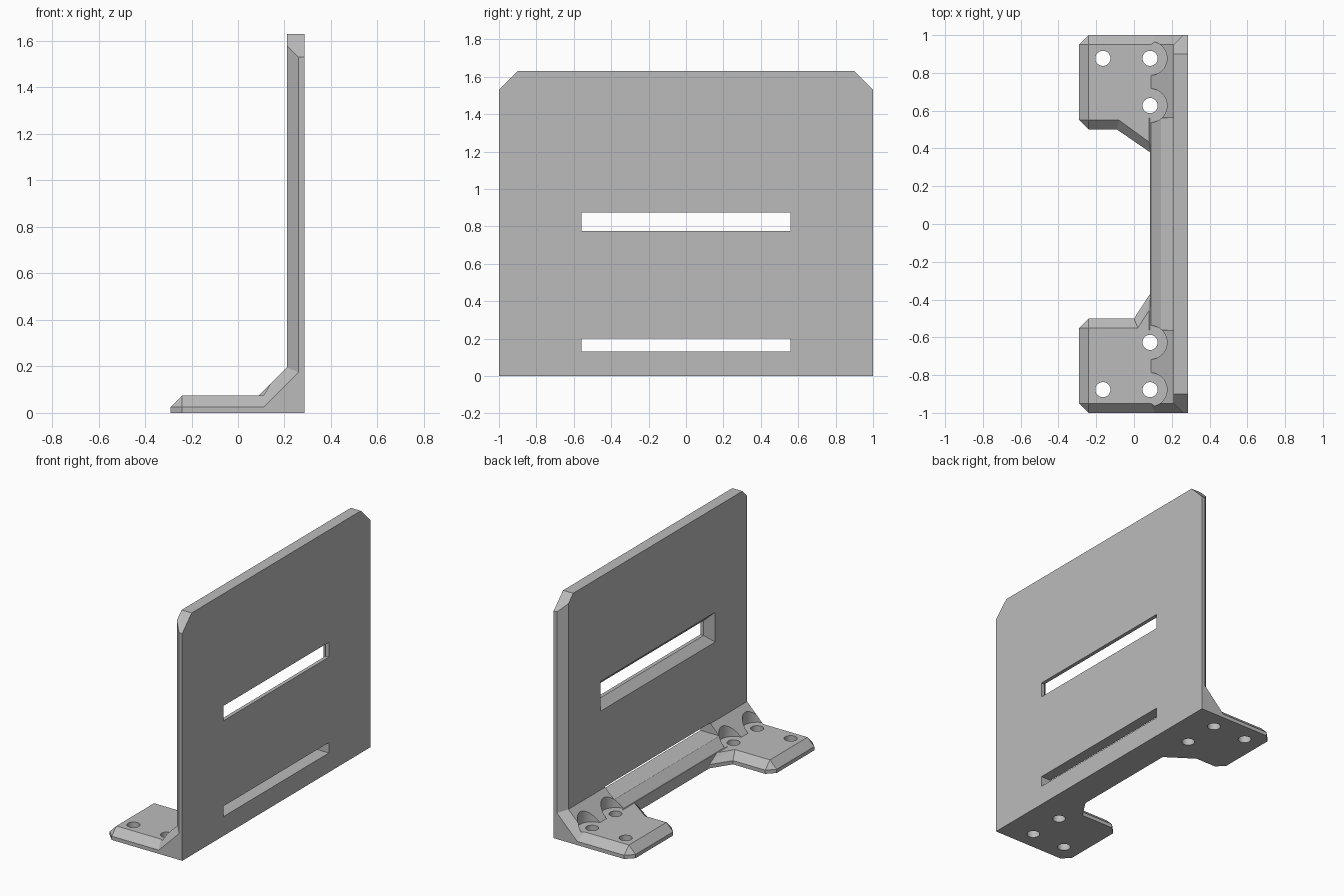
import bpy, bmesh, math

cube = bpy.data.objects.get("Cube")
if cube:
    bpy.data.objects.remove(cube, do_unlink=True)

grey = bpy.data.materials.new("light_grey")
grey.use_nodes = True
grey.diffuse_color = (0.5, 0.5, 0.5, 1)
grey.node_tree.nodes["Principled BSDF"].inputs["Base Color"].default_value = (0.5, 0.5, 0.5, 1)


def loft(name, rings):
    """Closed solid through matching rings of points."""
    bm = bmesh.new()
    loops = [[bm.verts.new(p) for p in ring] for ring in rings]
    n = len(loops[0])
    bm.faces.new(loops[0])
    bm.faces.new(loops[-1])
    for a, b in zip(loops, loops[1:]):
        for i in range(n):
            j = (i + 1) % n
            bm.faces.new((a[i], a[j], b[j], b[i]))
    bmesh.ops.remove_doubles(bm, verts=bm.verts, dist=0.0001)
    bmesh.ops.recalc_face_normals(bm, faces=bm.faces)
    mesh = bpy.data.meshes.new(name)
    bm.to_mesh(mesh)
    bm.free()
    mesh.materials.append(grey)
    obj = bpy.data.objects.new(name, mesh)
    bpy.context.collection.objects.link(obj)
    return obj


def along_y(profile, y):
    return [(x, y, z) for x, z in profile]


def flat(outline, z, side=1):
    return [(x, y * side, z) for x, y in outline]


def slot_ring(x, y, low, high):
    return [(x, -y, low), (x, y, low), (x, y, high), (x, -y, high)]


def cylinder(name, x, y, r, z0, z1):
    circle = [(x + r * math.cos(a), y + r * math.sin(a))
              for a in (math.tau * i / 40 for i in range(40))]
    return loft(name, [flat(circle, z0), flat(circle, z1)])


def combine(target, tool, operation):
    mod = target.modifiers.new(tool.name, "BOOLEAN")
    mod.operation = operation
    mod.solver = "EXACT"
    mod.object = tool
    bpy.context.view_layer.objects.active = target
    bpy.ops.object.modifier_apply(modifier=mod.name)
    bpy.data.objects.remove(tool, do_unlink=True)


# Upright plate with sloped root and bevelled ends
full = [(.285, 0), (.085, 0), (.085, .075), (.09, .075), (.21, .195), (.21, 1.63), (.285, 1.63)]
end = [(.285, 0), (.085, 0), (.085, .025), (.11, .025), (.26, .175), (.26, 1.63), (.285, 1.63)]
bracket = loft("bracket", [along_y(end, -1), along_y(full, -.95),
                           along_y(full, .95), along_y(end, 1)])

# Clipped top corners
for s in (-1, 1):
    tri = [(s * .88, 1.65), (s * 1.02, 1.65), (s * 1.02, 1.51)]
    combine(bracket, loft("corner_cut", [[(x, y, z) for y, z in tri] for x in (.1, .4)]),
            "DIFFERENCE")

# Two bevelled feet, their inner edges widening into the plate
for s, knee, knee_top, tip, tip_top in ((1, -.09, -.08, .38, .43), (-1, 0, .02, .37, .45)):
    base = [(.1, 1), (-.24, 1), (-.29, .95), (-.29, .55), (-.24, .5),
            (knee, .5), (.085, tip), (.1, tip)]
    top = [(.1, .95), (-.24, .95), (-.24, .95), (-.24, .55), (-.24, .55),
           (knee_top, .55), (.085, tip_top), (.1, tip_top)]
    foot = loft("foot", [flat(base, 0, s), flat(base, .025, s), flat(top, .075, s)])
    combine(bracket, foot, "UNION")

# Lower slot, with a rounded lip running down to the inner edge
lip = [(.08, .07)]
for i in range(9):
    a = math.pi / 2 * i / 8
    lip.append((.16 - .075 * math.cos(a), .075 + .055 * math.sin(a)))
slot = lip + [(.4, .13), (.4, .2), (.08, .2)]
combine(bracket, loft("lower_slot", [along_y(slot, -.56), along_y(slot, .56)]), "DIFFERENCE")

# Upper slot, flared towards the inner side
combine(bracket, loft("upper_slot", [
    slot_ring(.2, .62, .715, .935), slot_ring(.26, .56, .775, .875),
    slot_ring(.3, .56, .775, .875)]), "DIFFERENCE")

# Screw holes with clearance for the heads
for s in (-1, 1):
    for x, y in ((-.165, .877), (.085, .877), (.085, .627)):
        combine(bracket, cylinder("hole", x, s * y, .04, -.1, .2), "DIFFERENCE")
        if x > 0:
            combine(bracket, cylinder("clearance", x, s * y, .09, .075, .4), "DIFFERENCE")

# Smooth only the rounded surfaces
bpy.ops.object.select_all(action="DESELECT")
bracket.select_set(True)
bpy.context.view_layer.objects.active = bracket
bpy.ops.object.shade_smooth_by_angle(angle=math.radians(25))
